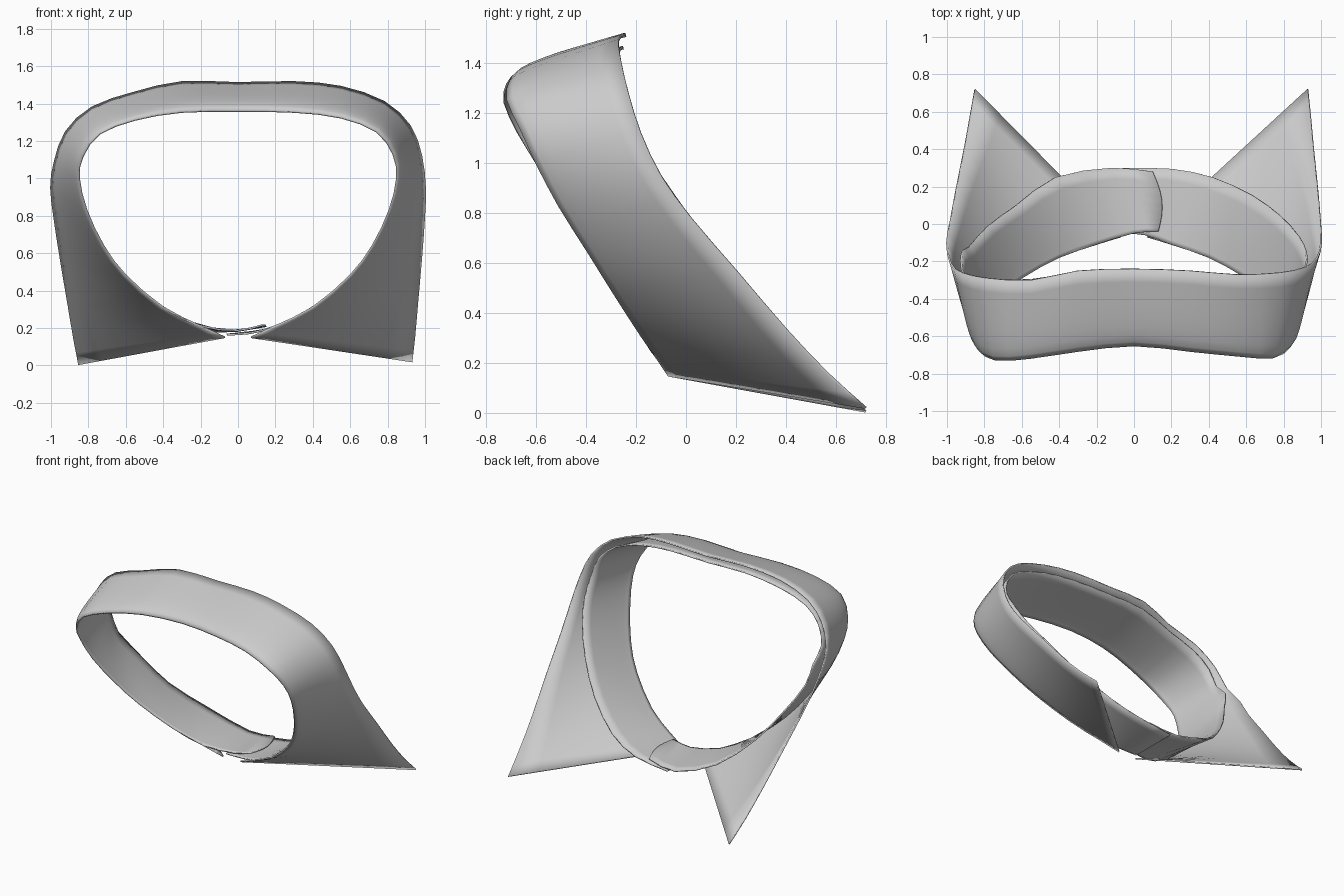
import bpy, bmesh, math
from mathutils import Vector as V

if "Cube" in bpy.data.objects:
    bpy.data.objects.remove(bpy.data.objects["Cube"])

# Right half of each long edge, from the centre back round to the front opening
FOLD = [(0, -.65, 1.36), (.3, -.68, 1.355), (.55, -.705, 1.325), (.74, -.715, 1.25),
        (.83, -.66, 1.13), (.85, -.60, 1.0), (.81, -.51, .83), (.72, -.39, .64),
        (.6, -.29, .48), (.4, -.18, .31), (.2, -.11, .21), (.07, -.07, .15)]
LEAF = [(0, -.24, 1.51), (.3, -.25, 1.515), (.55, -.27, 1.49), (.78, -.26, 1.41),
        (.92, -.23, 1.28), (.98, -.18, 1.12), (1.0, -.1, .95), (.995, .02, .78),
        (.98, .2, .57), (.96, .4, .335), (.945, .57, .155), (.93, .72, .02)]
STAND = [(0, -.25, 1.46), (.3, -.26, 1.46), (.55, -.27, 1.43), (.76, -.27, 1.36),
         (.88, -.25, 1.25), (.92, -.22, 1.12), (.92, -.15, 1.0), (.88, -.08, .85),
         (.78, .03, .67), (.63, .14, .47), (.42, .25, .29), (.2, .295, .2)]


def full(half, left_end=(), right_end=(), sag=0.0):
    """Mirror a half edge into a whole one, with extra points at either end.
    The left back shoulder sags a little, as worn cloth does."""
    left = []
    for x, y, z in reversed(half[1:]):
        d = sag if z > 1.05 and x > .4 else 0
        left.append((-x, y - d, z - d))
    return [V(p) for p in list(left_end) + left + list(half) + list(right_end)]


def smooth(pts, n=2):
    """Catmull-Rom curve through the points."""
    ext = [2 * pts[0] - pts[1]] + pts + [2 * pts[-1] - pts[-2]]
    out = []
    for i in range(1, len(ext) - 2):
        a, b, c, d = ext[i - 1:i + 3]
        for k in range(n):
            t = k / n
            out.append(.5 * (2 * b + (c - a) * t + (2 * a - 5 * b + 4 * c - d) * t * t
                             + (3 * b - a - 3 * c + d) * t ** 3))
    return out + [pts[-1].copy()]


def cloth(name, top, bottom, bulge, end_bow=0.0, rows=8):
    """Loft a thin sheet from the fold edge to the free edge, bulged outwards."""
    a, b = smooth(top), smooth(bottom)
    bm = bmesh.new()
    grid = []
    for i, (p, q) in enumerate(zip(a, b)):
        s = math.sin(math.pi * i / (len(a) - 1))
        out = V((p.x, 0, p.z - .75)).normalized() * bulge * s * s
        col = []
        for r in range(rows + 1):
            v = (r / rows) ** 1.4
            co = p.lerp(q, v) + out * math.sin(math.pi * v ** .5)
            if i == 0:
                co.x += end_bow * math.sin(math.pi * v)
            col.append(bm.verts.new(co))
        grid.append(col)
    for c, d in zip(grid, grid[1:]):
        for r in range(rows):
            bm.faces.new((c[r], c[r + 1], d[r + 1], d[r]))
    bmesh.ops.recalc_face_normals(bm, faces=bm.faces)
    me = bpy.data.meshes.new(name)
    bm.to_mesh(me)
    bm.free()
    ob = bpy.data.objects.new(name, me)
    bpy.context.collection.objects.link(ob)
    mod = ob.modifiers.new("thickness", 'SOLIDIFY')
    mod.thickness, mod.offset = .01, 0
    bpy.context.view_layer.objects.active = ob
    ob.select_set(True)
    bpy.ops.object.shade_smooth_by_angle(angle=math.radians(40))
    ob.select_set(False)


# Outer leaf with two points; the left point sits a little further in
leaf_edge = full(LEAF, sag=.03)
for p in leaf_edge:
    if p.x < 0 and p.z < .95:
        p.x += .08 * (1 - p.z / .95)
        p.z -= .015 * (1 - p.z / .95)
cloth("collar_leaf", full(FOLD, sag=.012), leaf_edge, .024)

# Inner stand, its left tab lapping over the right one at the front
stand_edge = full(STAND[:-1], [(.10, .28, .205), (-.12, .30, .18)],
                  [(.2, .295, .2), (-.06, .30, .165)], sag=.025)
for p in stand_edge:
    if .35 < p.z < .95:
        p.y += -.04 if p.x < 0 else .015
cloth("collar_stand",
      full(FOLD[:-1], [(.13, -.04, .215), (0, -.05, .187)],
           [(.06, -.06, .172), (-.06, -.05, .165)], sag=.012),
      stand_edge, .008, end_bow=.035)
